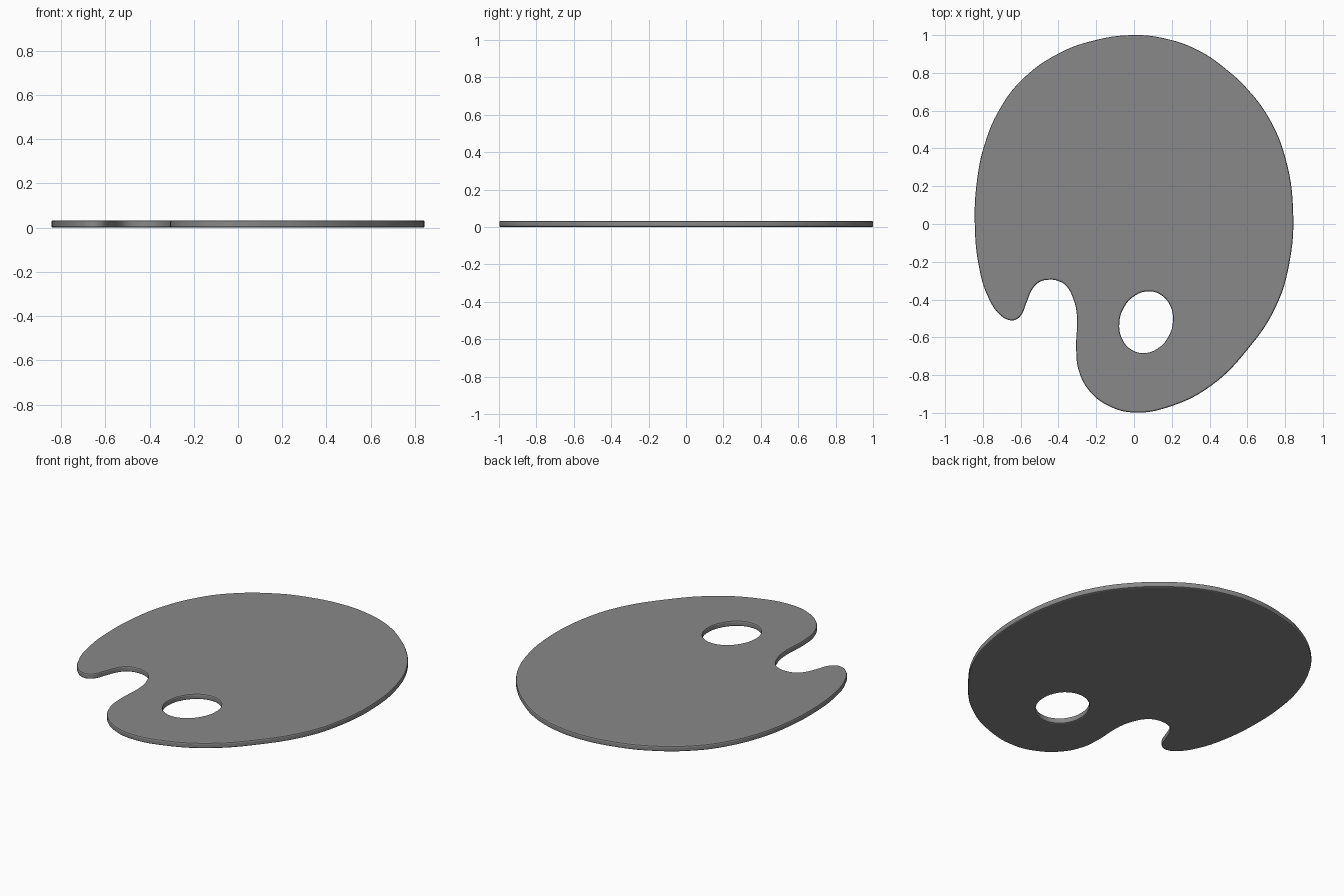
import bpy, bmesh
from math import sin, cos, pi

if "Cube" in bpy.data.objects:
    bpy.data.objects.remove(bpy.data.objects["Cube"])

THICK, EDGE = 0.033, 0.008

# Board outline, clockwise from the top, with the finger notch at lower left
OUTLINE = [
    (-0.01, 1.0), (0.16, 0.983), (0.345, 0.917), (0.505, 0.805), (0.60, 0.715),
    (0.715, 0.56), (0.8, 0.355), (0.842, 0.08), (0.822, -0.21), (0.75, -0.44),
    (0.605, -0.66), (0.41, -0.855), (0.195, -0.965), (0.0, -0.998), (-0.13, -0.965),
    (-0.235, -0.885), (-0.293, -0.775), (-0.306, -0.67), (-0.303, -0.477),
    (-0.32, -0.40), (-0.36, -0.327), (-0.40, -0.302), (-0.45, -0.295), (-0.50, -0.307),
    (-0.535, -0.34), (-0.567, -0.41), (-0.594, -0.477), (-0.62, -0.503),
    (-0.655, -0.51), (-0.71, -0.48), (-0.773, -0.385), (-0.82, -0.23),
    (-0.843, 0.0), (-0.83, 0.24), (-0.79, 0.425), (-0.71, 0.61), (-0.594, 0.763),
    (-0.393, 0.906), (-0.21, 0.972)]

# Slightly tilted oval thumb hole
HOLE = [(0.064 + 0.142 * cos(t) + 0.007 * sin(t), -0.52 + 0.163 * sin(t) + 0.009 * cos(t))
        for t in (i * pi / 6 for i in range(12))]


def add_loop(curve, points):
    spline = curve.splines.new('BEZIER')
    spline.bezier_points.add(len(points) - 1)
    for bp, (x, y) in zip(spline.bezier_points, points):
        bp.co = (x, y, 0)
        bp.handle_left_type = bp.handle_right_type = 'AUTO'
    spline.use_cyclic_u = True
    spline.resolution_u = 6


# Filled, extruded board with softly rounded rims
curve = bpy.data.curves.new("palette_board", 'CURVE')
curve.dimensions = '2D'
curve.fill_mode = 'BOTH'
curve.extrude = THICK / 2 - EDGE
curve.bevel_depth = EDGE
curve.bevel_resolution = 1
curve.offset = -EDGE
add_loop(curve, OUTLINE)
add_loop(curve, HOLE)
board = bpy.data.objects.new("palette_board", curve)
bpy.context.collection.objects.link(board)
bpy.context.view_layer.objects.active = board
board.select_set(True)
bpy.ops.object.convert(target='MESH')

# Weld caps to the rim and rest the board on the floor
board = bpy.context.object
bm = bmesh.new()
bm.from_mesh(board.data)
bmesh.ops.remove_doubles(bm, verts=bm.verts, dist=0.0002)
bmesh.ops.recalc_face_normals(bm, faces=bm.faces)
bmesh.ops.translate(bm, verts=bm.verts, vec=(0, 0, THICK / 2))
bm.to_mesh(board.data)
bm.free()
bpy.ops.object.shade_smooth_by_angle(angle=0.3)

# Dark grey finish
finish = bpy.data.materials.new("dark_grey")
finish.diffuse_color = (0.25, 0.25, 0.25, 1)
finish.use_nodes = True
finish.node_tree.nodes["Principled BSDF"].inputs["Base Color"].default_value = finish.diffuse_color
board.data.materials.clear()
board.data.materials.append(finish)
